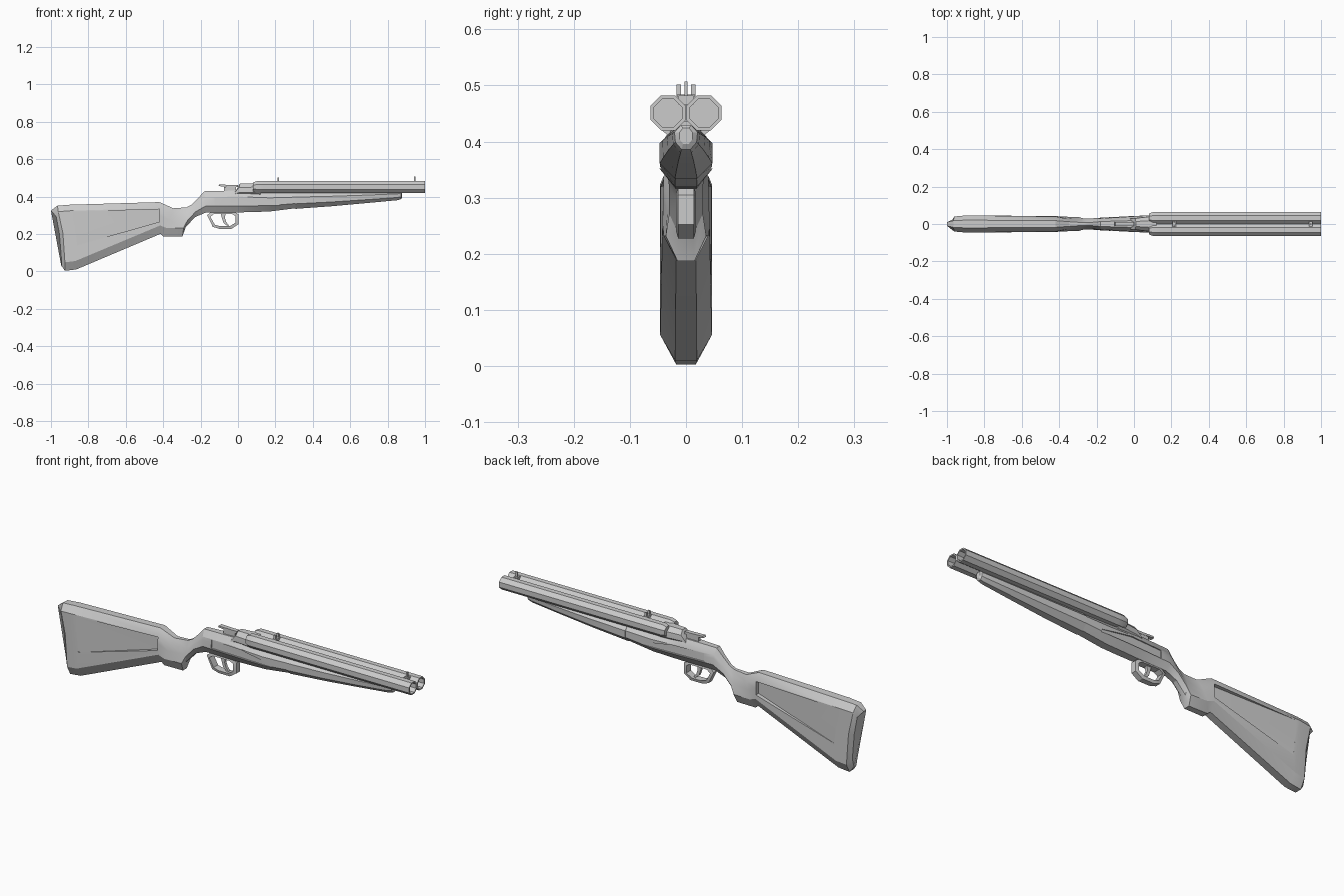
import bpy, bmesh, math

cube = bpy.data.objects.get("Cube")
if cube:
    bpy.data.objects.remove(cube)

GREY = (0.6, 0.6, 0.6, 1)
mat = bpy.data.materials.new("plain grey")
mat.use_nodes = True
mat.diffuse_color = GREY
mat.node_tree.nodes["Principled BSDF"].inputs["Base Color"].default_value = GREY


def add_object(name, bm, smooth=True):
    bmesh.ops.recalc_face_normals(bm, faces=bm.faces)
    mesh = bpy.data.meshes.new(name)
    bm.to_mesh(mesh)
    bm.free()
    mesh.materials.append(mat)
    ob = bpy.data.objects.new(name, mesh)
    bpy.context.collection.objects.link(ob)
    if smooth:
        finish(ob)
    return ob


def finish(ob):
    bpy.ops.object.select_all(action="DESELECT")
    ob.select_set(True)
    bpy.context.view_layer.objects.active = ob
    bpy.ops.object.shade_smooth_by_angle(angle=math.radians(25))


def bridge(bm, rings, caps=True, closed=False):
    """Join rings of points with quads."""
    vs = [[bm.verts.new(p) for p in ring] for ring in rings]
    n = len(vs[0])
    pairs = list(zip(vs, vs[1:])) + ([(vs[-1], vs[0])] if closed else [])
    for a, b in pairs:
        for i in range(n):
            j = (i + 1) % n
            bm.faces.new((a[i], a[j], b[j], b[i]))
    if caps and not closed:
        bm.faces.new(vs[0])
        bm.faces.new(vs[-1])


def section(xb, zb, xt, zt, wb, wt, bow=0.0):
    """Chamfered slice, leaning from a bottom point to a top point."""
    h = zt - zb
    lo, hi = min(0.045, 0.3 * h) / h, 1 - min(0.032, 0.3 * h) / h
    half = [(0, 0.42 * wb), (lo, wb), (0.58, (wb + wt) / 2), (hi, wt), (1, 0.45 * wt)]
    pts = []
    for t, w in half:
        x = xb + (xt - xb) * t + (bow if 0 < t < 0.9 else 0) * (1 if t > 0.3 else 0.4)
        pts.append((x, w, zb + h * t))
    return pts + [(x, -y, z) for x, y, z in reversed(pts)]


def loft(name, sections):
    bm = bmesh.new()
    bridge(bm, [section(*s) for s in sections])
    return add_object(name, bm, False)


def side_cut(target, outline):
    """Carve a pocket in both sides; outline holds x, z and pocket floor y."""
    bm = bmesh.new()
    for s in (1, -1):
        bridge(bm, [[(x, s * y, z) for x, z, y in outline],
                    [(x, s * 0.1, z) for x, z, y in outline]])
    bmesh.ops.triangulate(bm, faces=bm.faces)
    cutter = add_object("pocket_cutter", bm, False)
    cutter.hide_render = True
    mod = target.modifiers.new("pocket", "BOOLEAN")
    mod.operation, mod.solver, mod.object = "DIFFERENCE", "EXACT", cutter
    bpy.context.view_layer.objects.active = target
    bpy.ops.object.modifier_apply(modifier=mod.name)
    bpy.data.objects.remove(cutter)


def plate(name, outline, half_width):
    """Side outline in x and z, given thickness across y."""
    bm = bmesh.new()
    bridge(bm, [[(x, s * half_width, z) for x, z in outline] for s in (-1, 1)])
    return add_object(name, bm)


def box(name, lo, hi):
    x, z = (lo[0], hi[0]), (lo[2], hi[2])
    bm = bmesh.new()
    bridge(bm, [[(x[0], y, z[0]), (x[1], y, z[0]), (x[1], y, z[1]), (x[0], y, z[1])]
                for y in (lo[1], hi[1])])
    return add_object(name, bm)


# Shoulder stock, grip and receiver in one run
body = loft("stock_and_receiver", [
    (-0.945, 0.03, -1.0, 0.325, 0.022, 0.022, 0.022),
    (-0.925, 0.003, -0.965, 0.351, 0.042, 0.040, 0.012),
    (-0.865, 0.01, -0.90, 0.356, 0.046, 0.046),
    (-0.415, 0.20, -0.42, 0.37, 0.042, 0.040),
    (-0.40, 0.187, -0.345, 0.337, 0.040, 0.027),
    (-0.297, 0.187, -0.275, 0.342, 0.036, 0.017),
    (-0.28, 0.235, -0.25, 0.355, 0.030, 0.017),
    (-0.23, 0.29, -0.217, 0.387, 0.030, 0.021),
    (-0.17, 0.315, -0.18, 0.428, 0.034, 0.029),
    (0.0, 0.315, 0.0, 0.432, 0.043, 0.041),
    (0.08, 0.317, 0.08, 0.428, 0.046, 0.046),
    (0.17, 0.32, 0.17, 0.424, 0.047, 0.047),
    (0.307, 0.337, 0.307, 0.422, 0.045, 0.045)])
# Wedge pocket of the stock, then the shallow receiver panel
side_cut(body, [(-0.88, 0.318, 0.046), (-0.42, 0.332, 0.020),
                (-0.42, 0.265, 0.020), (-0.86, 0.14, 0.0455)])
side_cut(body, [(-0.125, 0.393, 0.029), (0.05, 0.393, 0.038),
                (0.22, 0.365, 0.044), (0.22, 0.352, 0.044), (-0.125, 0.352, 0.031)])
finish(body)

# Forend under the barrels
finish(loft("forend", [
    (0.307, 0.334, 0.307, 0.424, 0.047, 0.047),
    (0.50, 0.348, 0.50, 0.424, 0.041, 0.042),
    (0.70, 0.366, 0.70, 0.426, 0.032, 0.034),
    (0.85, 0.380, 0.85, 0.429, 0.023, 0.025),
    (0.872, 0.386, 0.872, 0.429, 0.019, 0.021),
    (0.878, 0.396, 0.878, 0.424, 0.012, 0.012)]))

# Breech block sloping up to the barrels
finish(loft("breech_block", [
    (-0.03, 0.40, -0.01, 0.434, 0.030, 0.030),
    (0.0, 0.40, 0.01, 0.469, 0.032, 0.030),
    (0.12, 0.40, 0.12, 0.472, 0.045, 0.044)]))

# Pair of hollow eight-sided barrels
for side, label in ((1, "left"), (-1, "right")):
    bm = bmesh.new()
    rings = []
    for x, r in ((0.08, 0.024), (0.10, 0.031), (0.135, 0.031), (1, 0.031), (1, 0.025), (0.6, 0.025)):
        corner = r / math.cos(math.pi / 8)
        angles = [(i + 0.5) * math.pi / 4 for i in range(8)]
        rings.append([(x, side * 0.032 + corner * math.cos(a), 0.451 + corner * math.sin(a))
                      for a in angles])
    bridge(bm, rings)
    add_object(label + "_barrel", bm)
box("barrel_rib", (0.1, -0.006, 0.436), (0.99, 0.006, 0.464))

# Notched rear sight and front bead
box("rear_sight_base", (0.205, -0.016, 0.466), (0.225, 0.016, 0.484))
for side, label in ((1, "left"), (-1, "right")):
    box(label + "_rear_sight_post", (0.21, side * 0.013 - 0.004, 0.48), (0.22, side * 0.013 + 0.004, 0.502))
box("front_sight_base", (0.935, -0.013, 0.466), (0.955, 0.013, 0.482))
box("front_sight_post", (0.94, -0.003, 0.475), (0.95, 0.003, 0.507))

# Opening lever on its pivot
plate("top_lever", [(-0.105, 0.456), (-0.10, 0.464), (-0.04, 0.462), (0.0, 0.462),
                    (0.0, 0.450), (-0.04, 0.450)], 0.011)
box("lever_pivot", (-0.075, -0.009, 0.42), (-0.01, 0.009, 0.452))

# Trigger guard: a loop of square bar
path = [(-0.165, 0.30), (-0.135, 0.238), (-0.10, 0.227), (-0.035, 0.227),
        (0.002, 0.252), (0.002, 0.305), (-0.02, 0.32), (-0.14, 0.32)]
cx, cz = -0.08, 0.275
bm = bmesh.new()
rings = []
for x, z in path:
    ix, iz = cx + (x - cx) * 0.80, cz + (z - cz) * 0.70
    rings.append([(x, -0.014, z), (x, 0.014, z), (ix, 0.018, iz), (ix, -0.018, iz)])
bridge(bm, rings, closed=True)
add_object("trigger_guard", bm)

# Curved trigger
plate("trigger", [(-0.095, 0.32), (-0.065, 0.32), (-0.07, 0.285), (-0.062, 0.262),
                  (-0.048, 0.245), (-0.056, 0.241), (-0.078, 0.26), (-0.086, 0.285)], 0.007)
